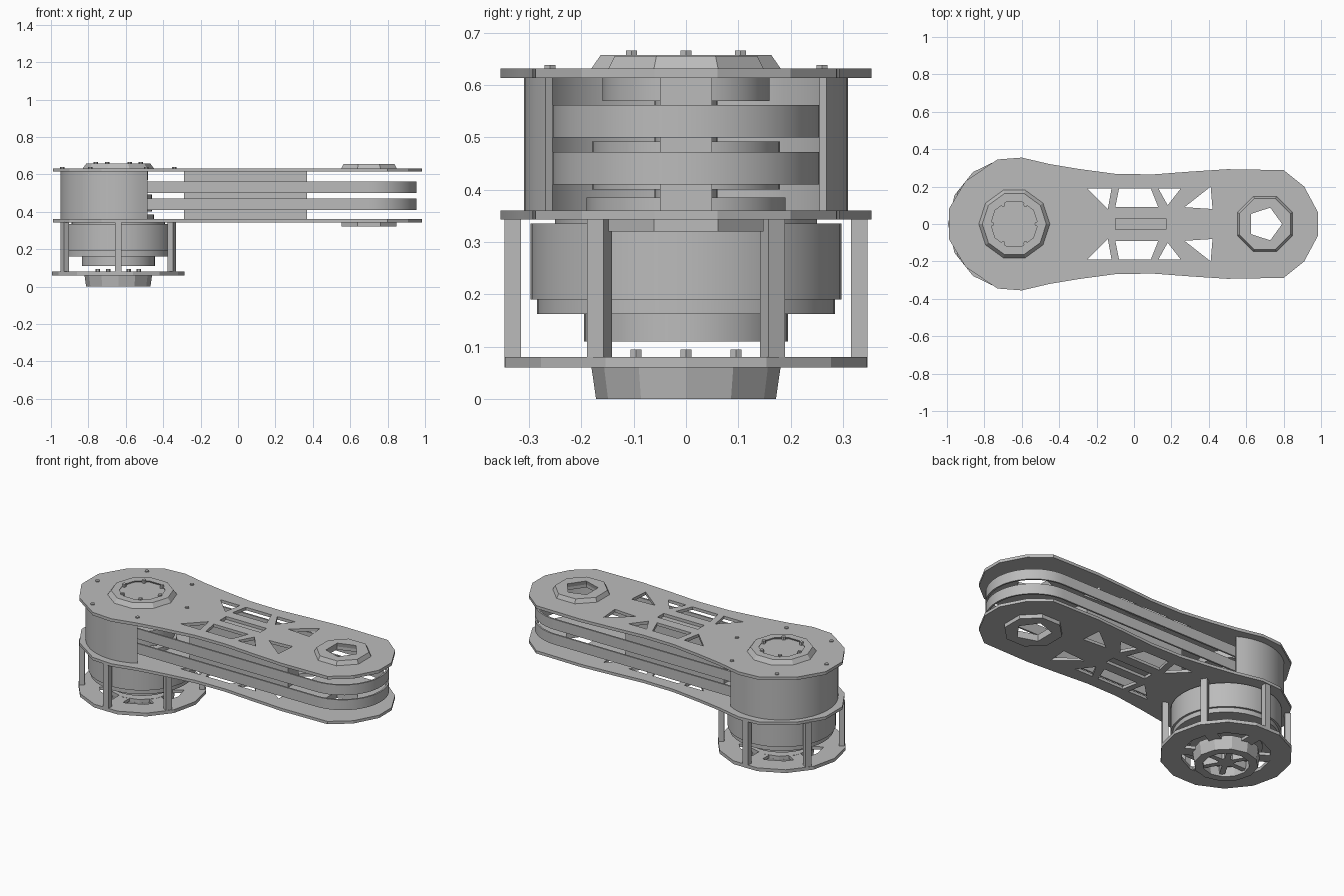
import bpy, bmesh
from math import sin, cos, pi, radians

cube = bpy.data.objects.get("Cube")
if cube:
    bpy.data.objects.remove(cube)

grey = bpy.data.materials.new("machined_grey")
grey.use_nodes = True
COLOR = (0.5, 0.5, 0.5, 1)
grey.diffuse_color = COLOR
grey.node_tree.nodes["Principled BSDF"].inputs["Base Color"].default_value = COLOR

MX = -0.64   # motor axis
EX = 0.70    # far joint axis


def arc(cx, r, n, start=0.0, end=360.0, cy=0.0):
    """Points on an arc; a full circle leaves out the repeated last point."""
    steps = n if end - start >= 360 else n - 1
    angles = [radians(start + (end - start) * i / steps) for i in range(n)]
    return [(cx + r * cos(a), cy + r * sin(a)) for a in angles]


def slab(name, loops, z0, z1, top_scale=1.0, cx=0.0):
    """Solid between two heights; loops after the first are holes."""
    curve = bpy.data.curves.new(name, 'CURVE')
    curve.dimensions = '2D'
    curve.fill_mode = 'BOTH'
    curve.extrude = (z1 - z0) / 2
    for pts in loops:
        spline = curve.splines.new('POLY')
        spline.points.add(len(pts) - 1)
        for p, (x, y) in zip(spline.points, pts):
            p.co = (x, y, 0, 1)
        spline.use_cyclic_u = True
    tmp = bpy.data.objects.new(name + "_outline", curve)
    bpy.context.collection.objects.link(tmp)
    bpy.context.view_layer.update()
    deps = bpy.context.evaluated_depsgraph_get()
    mesh = bpy.data.meshes.new_from_object(tmp.evaluated_get(deps))
    bpy.data.objects.remove(tmp)
    bpy.data.curves.remove(curve)
    bm = bmesh.new()
    bm.from_mesh(mesh)
    bmesh.ops.remove_doubles(bm, verts=bm.verts, dist=0.0002)
    bmesh.ops.recalc_face_normals(bm, faces=bm.faces)
    for v in bm.verts:
        if v.co.z > 0:
            v.co.x = cx + (v.co.x - cx) * top_scale
            v.co.y *= top_scale
        v.co.z += (z0 + z1) / 2
    bm.to_mesh(mesh)
    bm.free()
    mesh.name = name
    mesh.materials.clear()
    mesh.materials.append(grey)
    mesh.shade_smooth()
    mesh.set_sharp_from_angle(angle=radians(20))
    ob = bpy.data.objects.new(name, mesh)
    bpy.context.collection.objects.link(ob)
    return ob


def bar(cx, angle, r0, r1, half):
    """Rectangle outline running outward from an axis."""
    c, s = cos(angle), sin(angle)
    corners = [(r0, -half), (r1, -half), (r1, half), (r0, half)]
    return [(cx + u * c - v * s, u * s + v * c) for u, v in corners]


# Arm plates: waisted outline with truss cut-outs
half = [(-0.99, 0.08), (-0.90, 0.23), (-0.73, 0.345), (-0.60, 0.355), (-0.45, 0.32),
        (-0.30, 0.295), (-0.1, 0.268), (0.1, 0.265), (0.3, 0.28), (0.5, 0.293),
        (0.8, 0.288), (0.91, 0.2), (0.985, 0.06)]
outline = half + [(x, -y) for x, y in reversed(half)]
cuts = [[(-0.25, 0.19), (-0.12, 0.19), (-0.14, 0.08)],
        [(-0.08, 0.19), (0.09, 0.19), (0.13, 0.09), (-0.1, 0.09)],
        [(0.13, 0.19), (0.25, 0.19), (0.18, 0.1)],
        [(0.27, 0.09), (0.41, 0.2), (0.42, 0.08)]]
holes = cuts + [[(x, -y) for x, y in c] for c in cuts]
slot = [(-0.1, -0.03), (0.17, -0.03), (0.17, 0.03), (-0.1, 0.03)]
bore = arc(EX, 0.1, 5, 0, 360)
for name, z0, z1 in (("lower_arm_plate", 0.343, 0.36), ("upper_arm_plate", 0.614, 0.632)):
    slab(name, [outline, bore, slot] + holes, z0, z1)

# Joint collars on the far end
rim = arc(EX, 0.16, 8, 22.5, 382.5)
slab("upper_joint_collar", [rim, bore], 0.632, 0.656, 0.92, EX)
slab("lower_joint_collar", [rim, bore], 0.32, 0.343, 1.0, EX)

# Two belts looping round the far joint
R = 0.255
outer = [(-0.5, -R)] + arc(EX, R, 25, -90, 90) + [(-0.5, R)]
inner = [(-0.5, R - 0.01)] + arc(EX, R - 0.01, 25, -90, 90)[::-1] + [(-0.5, 0.01 - R)]
for name, z0, z1 in (("lower_belt", 0.41, 0.472), ("upper_belt", 0.5, 0.562)):
    slab(name, [outer + inner], z0, z1)

# Central web between the plates
slab("central_web", [[(-0.29, -0.05), (0.37, -0.05), (0.37, 0.05), (-0.29, 0.05)]], 0.36, 0.614)

# Motor housing, open toward the belts
slab("motor_housing", [arc(MX, 0.31, 33, 60, 300) + arc(MX, 0.295, 33, 60, 300)[::-1]], 0.36, 0.614)

# Drive train inside the housing and the drum below it
for name, r, z0, z1 in (("lower_hub", 0.19, 0.36, 0.385), ("pulley", 0.18, 0.40, 0.492),
                        ("drive_shaft", 0.06, 0.385, 0.57), ("upper_hub", 0.16, 0.57, 0.614),
                        ("drum_seat", 0.25, 0.32, 0.343), ("drum", 0.297, 0.19, 0.335),
                        ("drum_base", 0.285, 0.162, 0.19), ("drum_output", 0.195, 0.11, 0.162)):
    slab(name, [arc(MX, r, 40)], z0, z1)

# Motor cap on top
slab("cap_rim", [arc(MX, 0.19, 10), arc(MX, 0.14, 10)], 0.632, 0.658, 0.9, MX)
slab("cap_disc", [arc(MX, 0.15, 10)], 0.632, 0.648)

# Base ring, its spokes and the foot
slab("base_ring", [arc(MX, 0.355, 14), arc(MX, 0.24, 14)], 0.06, 0.08)
slab("foot_plate", [arc(MX, 0.18, 12)], 0.06, 0.08)
slab("foot_rim", [arc(MX, 0.172, 12), arc(MX, 0.125, 12)], 0.0, 0.06, 1.05, MX)
slab("foot_core", [arc(MX, 0.05, 6)], 0.015, 0.06)

for i in range(6):
    a = i * pi / 3
    p = a + pi / 6
    slab(f"base_spoke_{i}", [bar(MX, p, 0.17, 0.25, 0.035)], 0.061, 0.079)
    slab(f"foot_rib_{i}", [bar(MX, a, 0.04, 0.135, 0.015)], 0.015, 0.06)
    slab(f"post_{i}", [bar(MX, p, 0.315, 0.347, 0.018)], 0.06, 0.345)
    # Bolts over the foot, the cap and the plate rim
    for part, r, z0, z1 in (("foot", 0.11, 0.08, 0.095), ("cap", 0.12, 0.648, 0.666),
                            ("rim", 0.3, 0.632, 0.638)):
        slab(f"{part}_bolt_{i}", [arc(MX + r * cos(a), 0.012, 6, cy=r * sin(a))], z0, z1)
